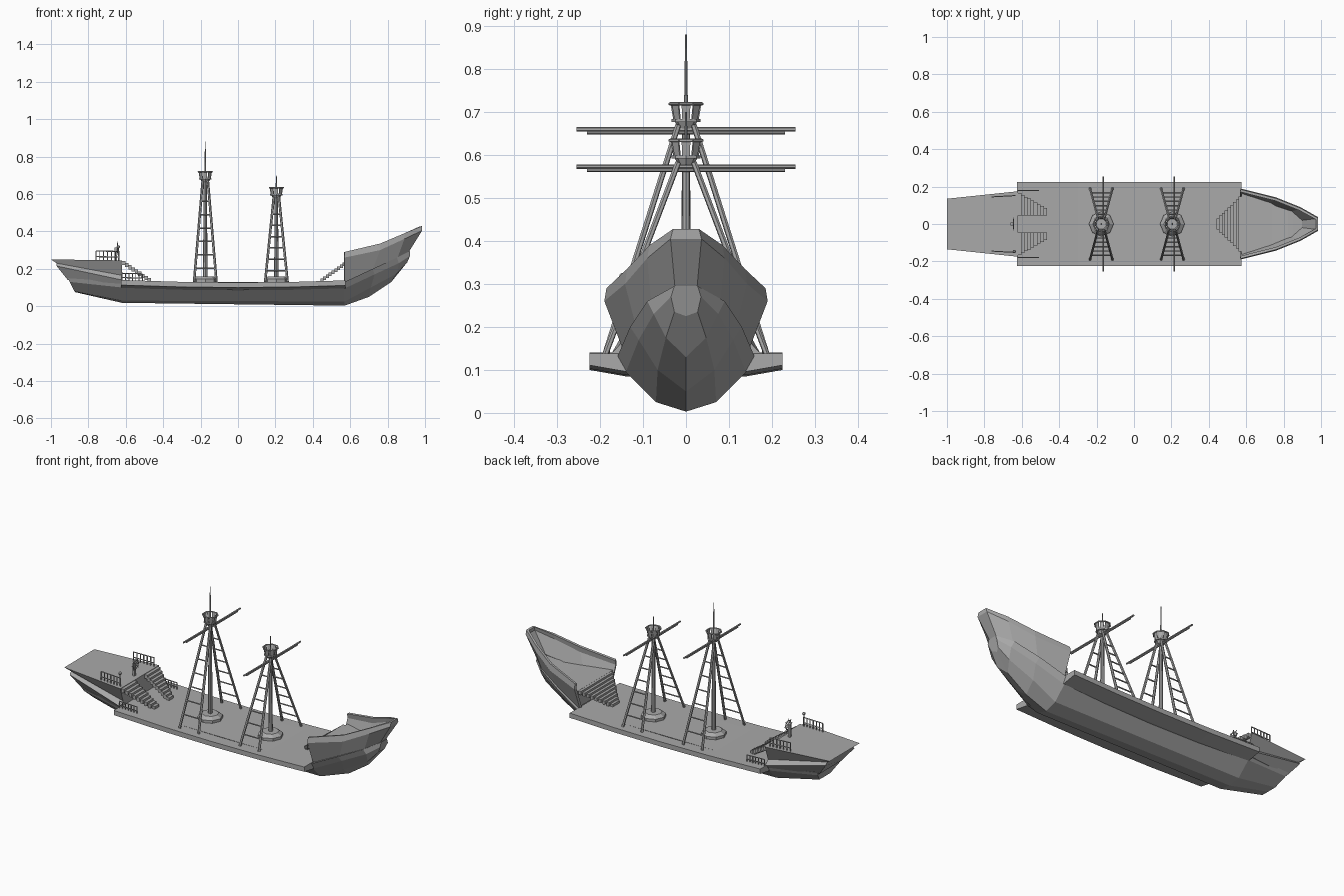
import bpy, bmesh, math
from mathutils import Vector

if "Cube" in bpy.data.objects:
    bpy.data.objects.remove(bpy.data.objects["Cube"])

grey = bpy.data.materials.new("ship grey")
grey.use_nodes = True
grey.diffuse_color = (0.4, 0.4, 0.4, 1)
grey.node_tree.nodes["Principled BSDF"].inputs["Base Color"].default_value = (0.4, 0.4, 0.4, 1)


def finish(name, bm):
    bmesh.ops.recalc_face_normals(bm, faces=bm.faces)
    me = bpy.data.meshes.new(name)
    bm.to_mesh(me)
    bm.free()
    me.materials.append(grey)
    ob = bpy.data.objects.new(name, me)
    bpy.context.collection.objects.link(ob)
    return ob


def mirrored(p):
    return (p[0], -p[1], p[2])


def loft(name, stations, closed=True):
    """Skin half sections (listed from +y side) mirrored across y = 0."""
    bm = bmesh.new()
    rings = []
    for half in stations:
        other = [mirrored(p) for p in reversed(half) if p[1] > 0]
        rings.append([bm.verts.new(p) for p in list(half) + other])
    n = len(rings[0])
    for a, b in zip(rings, rings[1:]):
        for i in range(n):
            bm.faces.new((a[i], a[(i + 1) % n], b[(i + 1) % n], b[i]))
    if closed:
        bm.faces.new(rings[0])
        bm.faces.new(rings[-1])
    return finish(name, bm)


def rod(bm, a, b, r, r2=None, sides=6):
    """Add a tapered bar between two points."""
    a, b = Vector(a), Vector(b)
    d = b - a
    new = bmesh.ops.create_cone(bm, cap_ends=True, segments=sides, radius1=r,
                                radius2=r if r2 is None else r2, depth=d.length)["verts"]
    bmesh.ops.rotate(bm, verts=new, matrix=d.to_track_quat('Z', 'Y').to_matrix())
    bmesh.ops.translate(bm, verts=new, vec=(a + b) / 2)


def box(bm, lo, hi):
    lo, hi = Vector(lo), Vector(hi)
    new = bmesh.ops.create_cube(bm, size=1)["verts"]
    bmesh.ops.scale(bm, verts=new, vec=hi - lo)
    bmesh.ops.translate(bm, verts=new, vec=(lo + hi) / 2)


# Faceted hull: keel, two chines and gunwale at each station
loft("hull", [
    [(-.87, 0, .075), (-.875, .05, .08), (-.9, .10, .13), (-.91, .11, .15)],
    [(-.62, 0, .018), (-.62, .07, .03), (-.62, .145, .10), (-.62, .155, .13)],
    [(.57, 0, .003), (.57, .07, .025), (.57, .14, .095), (.57, .16, .13)],
    [(.70, 0, .05), (.71, .066, .10), (.73, .11, .17), (.72, .13, .20)],
    [(.82, 0, .13), (.85, .047, .175), (.86, .075, .23), (.85, .09, .26)],
    [(.89, 0, .225), (.905, .027, .235), (.92, .035, .27), (.92, .027, .295)],
])

# Overhanging main deck, dipping slightly amidships
loft("main_deck", [
    [(x, .14, z - .042), (x, .225, z - .027), (x, .225, z)]
    for x, z in ((-.625, .14), (-.3, .13), (0, .127), (.3, .13), (.575, .138))])

# Stern castle with a ledge around it
loft("stern_castle", [
    [(-.91, .10, .14), (-.97, .13, .215), (-.97, .115, .23), (-1, .135, .25)],
    [(-.62, .155, .12), (-.62, .172, .14), (-.62, .148, .165), (-.62, .175, .245)],
])

# Bow bulwark: thin flared wall wrapping round the stem
wall = [
    [(.57, .14, .13), (.57, .19, .26), (.57, .185, .29)],
    [(.72, .115, .195), (.76, .142, .30), (.76, .137, .335)],
    [(.85, .08, .25), (.89, .09, .36), (.89, .085, .39)],
    [(.91, .025, .285), (.985, .036, .405), (.985, .03, .428)],
]
wall += [[mirrored(p) for p in s] for s in reversed(wall)]
bm = bmesh.new()
grid = [[bm.verts.new(p) for p in s] for s in wall]
for a, b in zip(grid, grid[1:]):
    for i in range(2):
        bm.faces.new((a[i], b[i], b[i + 1], a[i + 1]))
bulwark = finish("bow_bulwark", bm)
bulwark.data.flip_normals() if bulwark.data.polygons[0].normal.y < 0 else None
mod = bulwark.modifiers.new("thickness", 'SOLIDIFY')
mod.thickness = .014
mod.offset = -1

# Forecastle floor and its front wall
loft("forecastle_floor", [
    [(.575, .14, .14), (.575, .172, .235)],
    [(.72, .11, .20), (.74, .12, .24)],
    [(.84, .07, .235), (.85, .065, .25)],
])

# Stairs to the bow, widening as they rise
bm = bmesh.new()
steps = 9
for i in range(steps):
    x = .44 + i * .015
    z = .148 + i * .0108
    w = .03 + i * .0145
    box(bm, (x, -w, z - .02), (x + .016, w, z))
finish("bow_stairs", bm)

# Twin stairs to the stern, widening outwards
bm = bmesh.new()
for s in (-1, 1):
    for i in range(steps):
        x = -.465 - i * .0172
        z = .15 + i * .0115
        ya, yb = sorted((s * .045, s * (.085 + i * .01)))
        box(bm, (x - .018, ya, z - .022), (x, yb, z))
finish("stern_stairs", bm)


# Railings with two bars and evenly spaced posts
def railing(name, a, b, height, posts):
    bm = bmesh.new()
    a, b = Vector(a), Vector(b)
    for h in (.4, 1):
        up = Vector((0, 0, height * h))
        rod(bm, a + up, b + up, .003)
    for i in range(posts):
        p = a.lerp(b, i / (posts - 1))
        rod(bm, p, p + Vector((0, 0, height)), .003)
    finish(name, bm)


for side, s in (("left", 1), ("right", -1)):
    railing(side + "_stern_railing", (-.76, s * .145, .245), (-.635, s * .152, .243), .05, 7)
    railing(side + "_deck_railing", (-.62, s * .18, .138), (-.51, s * .18, .135), .038, 7)

# Lamp ball on the right railing
bm = bmesh.new()
rod(bm, (-.64, -.147, .24), (-.64, -.147, .31), .003)
new = bmesh.ops.create_icosphere(bm, subdivisions=2, radius=.009)["verts"]
bmesh.ops.translate(bm, verts=new, vec=(-.64, -.147, .317))
finish("railing_lamp", bm)

# Steering wheel on a post
bm = bmesh.new()
hub = Vector((-.645, 0, .31))
box(bm, (-.66, -.007, .24), (-.648, .007, .315))
spokes = 8
for i in range(spokes):
    t, u = (math.tau * k / spokes for k in (i, i + 1))
    p, q = (Vector((0, math.cos(v), math.sin(v))) for v in (t, u))
    rod(bm, hub, hub + p * .035, .002)
    rod(bm, hub + p * .025, hub + q * .025, .003)
finish("steering_wheel", bm)


# Masts with base, nest, yard and ladders
def mast(name, x, top, nest, yard):
    bm = bmesh.new()
    rod(bm, (x, 0, .12), (x, 0, .145), .066, sides=8)
    rod(bm, (x, 0, .145), (x, 0, .16), .066, .045, sides=8)
    rod(bm, (x, 0, .14), (x, 0, nest), .012, .009, 8)
    rod(bm, (x, 0, nest), (x, 0, top), .005, .002, 8)
    finish(name + "_mast", bm)

    bm = bmesh.new()
    rod(bm, (x, 0, nest - .015), (x, 0, nest), .018, .026, 8)
    rod(bm, (x, 0, nest), (x, 0, nest + .007), .034, sides=8)
    for i in range(8):
        t, u = (math.tau * (k + .5) / 8 for k in (i, i + 1))
        p, q = (Vector((math.cos(v), math.sin(v), 0)) for v in (t, u))
        base, rim = Vector((x, 0, nest + .005)), Vector((x, 0, nest + .042))
        rod(bm, rim + p * .04, rim + q * .04, .004)
        lo, hi = ([c + p.lerp(q, f) * r for f in (.15, .85)] for c, r in ((base, .032), (rim, .039)))
        out = (p + q) * .002
        outer = [bm.verts.new(v) for v in (*lo, *reversed(hi))]
        inner = [bm.verts.new(v.co - out) for v in outer]
        bm.faces.new(outer)
        bm.faces.new(inner[::-1])
        for k in range(4):
            m = (k + 1) % 4
            bm.faces.new((outer[k], inner[k], inner[m], outer[m]))
    finish(name + "_crows_nest", bm)

    bm = bmesh.new()
    rod(bm, (x + .01, -.255, yard), (x + .01, .255, yard), .005)
    rod(bm, (x + .01, -.23, yard - .008), (x + .01, .23, yard - .008), .004)
    finish(name + "_yard", bm)

    bm = bmesh.new()
    for s in (-1, 1):
        legs = [(Vector((x + k * .06, s * .19, .13)), Vector((x + k * .014, s * .018, yard + .01)))
                for k in (-1, 1)]
        for a, b in legs:
            rod(bm, a, b, .007)
        for i in range(1, 7):
            rod(bm, *(a.lerp(b, i / 7.5) for a, b in legs), .004)
    finish(name + "_ladders", bm)


mast("main", -.175, .88, .677, .66)
mast("fore", .205, .70, .592, .573)
